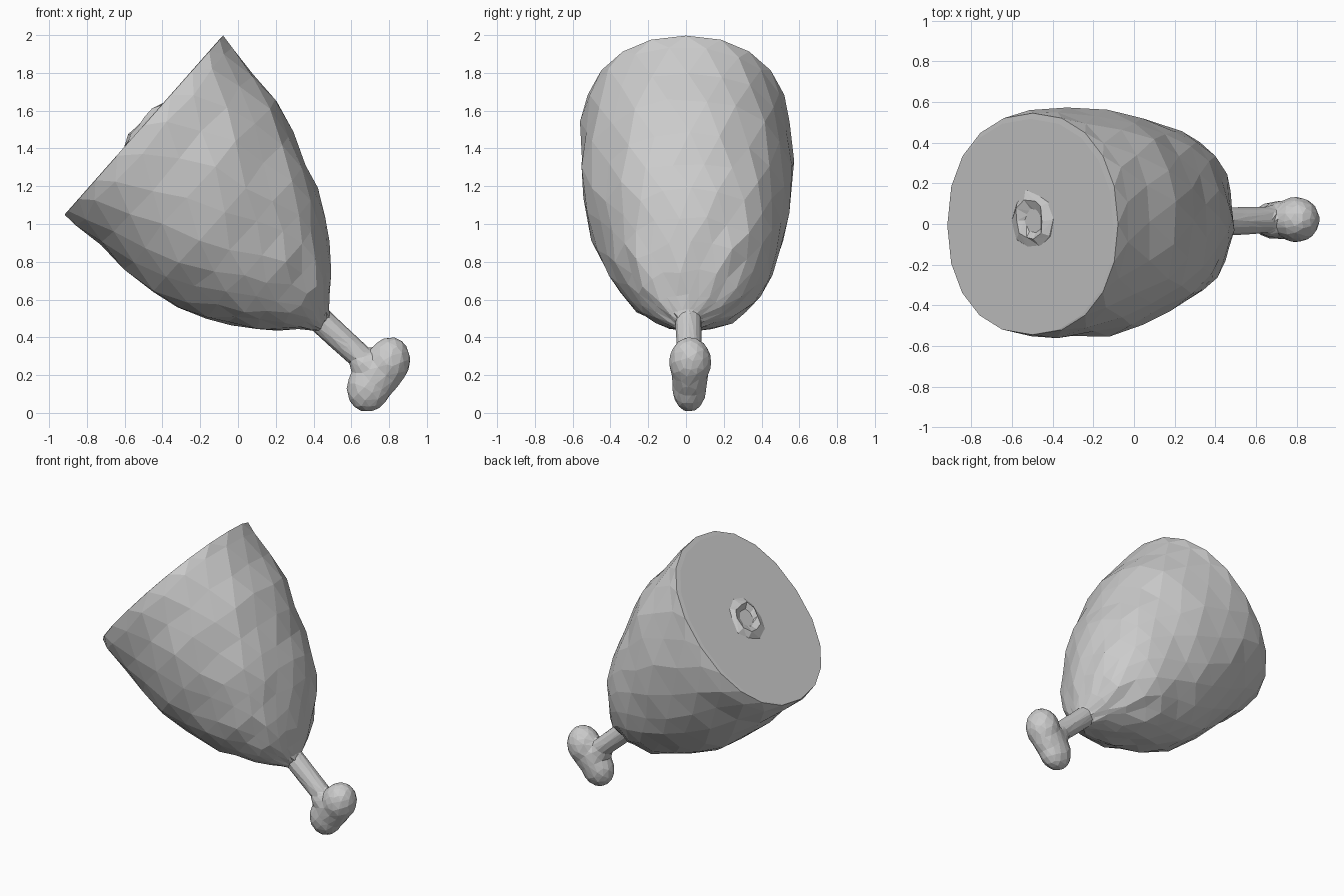
import bpy, bmesh, math, random
from mathutils import Vector, Matrix

if "Cube" in bpy.data.objects:
    bpy.data.objects.remove(bpy.data.objects["Cube"])

random.seed(4)
CENTER = Vector((-0.5, 0, 1.52))          # middle of the cut face
AXIS = Vector((0.749, 0, -0.662))         # from cut face towards the bone
UP = Vector((0.662, 0, 0.749))            # across the cut face
SIDE = Vector((0, 1, 0))


def sgn_pow(v, p):
    return math.copysign(abs(v) ** p, v)


def ring(bm, t, lo, hi, half_y, shift, n, jitter=0.0, offset=0.0, power=0.92):
    verts = []
    for i in range(n):
        a = 2 * math.pi * (i + offset) / n
        u = (lo + hi) / 2 + (hi - lo) / 2 * sgn_pow(math.cos(a), power)
        y = shift + half_y * sgn_pow(math.sin(a), power)
        j = Vector([random.uniform(-jitter, jitter) for _ in range(3)])
        verts.append(bm.verts.new(CENTER + AXIS * t + UP * u + SIDE * y + j))
    return verts


def bridge(bm, a, b, diagonal=False):
    n = len(a)
    for i in range(n):
        k = (i + 1) % n
        if diagonal:
            bm.faces.new((a[i], a[k], b[i]))
            bm.faces.new((a[k], b[k], b[i]))
        else:
            bm.faces.new((a[i], a[k], b[k], b[i]))


def finish(bm, name):
    bmesh.ops.recalc_face_normals(bm, faces=bm.faces)
    me = bpy.data.meshes.new(name)
    bm.to_mesh(me)
    bm.free()
    ob = bpy.data.objects.new(name, me)
    bpy.context.collection.objects.link(ob)
    return ob


# Meat: lofted rings (distance, low edge, high edge, half width, side shift)
PROFILE = [
    (0.00, -0.630, 0.637, 0.545, 0.000), (0.08, -0.637, 0.630, 0.556, 0.000),
    (0.25, -0.637, 0.607, 0.563, 0.000), (0.43, -0.636, 0.572, 0.553, 0.005),
    (0.62, -0.633, 0.495, 0.525, 0.010), (0.78, -0.600, 0.428, 0.488, 0.020),
    (0.92, -0.545, 0.361, 0.447, 0.025), (1.04, -0.485, 0.272, 0.402, 0.030),
    (1.15, -0.420, 0.182, 0.342, 0.030), (1.25, -0.335, 0.080, 0.268, 0.020),
    (1.33, -0.262, -0.020, 0.180, 0.010), (1.38, -0.228, -0.080, 0.090, 0.000),
    (1.41, -0.205, -0.105, 0.055, 0.000),
]
N = 20
bm = bmesh.new()
loops = []
for k, (t, lo, hi, w, s) in enumerate(PROFILE):
    jit = 0.0 if k == 0 else 0.006 if k > 9 else 0.013
    loops.append(ring(bm, t, lo, hi, w, s, N, jit, 0.5 * k))
for a, b in zip(loops, loops[1:]):
    bridge(bm, a, b, True)
# cut face, with a chamfered lip on the upper far side only
cut = ring(bm, -0.002, -0.628, 0.605, 0.530, -0.013, N)
bridge(bm, loops[0], cut)
bm.faces.new(cut)
bm.faces.new(loops[-1])
finish(bm, "meat")

# Bone end showing in the cut face: low rough ring with a dent
bm = bmesh.new()
bone_rings = [ring(bm, t, -r * 1.0, r * 1.1, r, 0.02, 10, 0.010, 0, 1)
              for t, r in ((0.05, 0.17), (0.0, 0.145), (-0.024, 0.10), (0.006, 0.05))]
for a, b in zip(bone_rings, bone_rings[1:]):
    bridge(bm, a, b, True)
bm.faces.new(bone_rings[-1])
bm.faces.new(bone_rings[0])
finish(bm, "cut_bone")

# Bone: shaft and two knuckle lobes fused into one faceted surface
bm = bmesh.new()


def lobe(center, scale, tilt):
    m = (Matrix.Translation(center) @ Matrix.Rotation(math.radians(tilt), 4, 'Y')
         @ Matrix.Diagonal((*scale, 1)))
    bmesh.ops.create_icosphere(bm, subdivisions=3, radius=1, matrix=m)


lobe((0.798, 0.022, 0.268), (0.113, 0.112, 0.136), 15)
lobe((0.695, 0.018, 0.138), (0.118, 0.092, 0.136), 20)
lobe((0.745, 0.020, 0.205), (0.122, 0.098, 0.165), 38)
lobe((0.675, 0.015, 0.255), (0.080, 0.080, 0.080), 0)
start, end = Vector((0.36, 0.01, 0.56)), Vector((0.72, 0.02, 0.23))
d = end - start
bmesh.ops.create_cone(
    bm, cap_ends=True, segments=12, radius1=0.072, radius2=0.066, depth=d.length,
    matrix=Matrix.Translation((start + end) / 2) @ d.to_track_quat('Z', 'Y').to_matrix().to_4x4())
bone = finish(bm, "bone")
rm = bone.modifiers.new("fuse", 'REMESH')
rm.mode = 'VOXEL'
rm.voxel_size = 0.014
soft = bone.modifiers.new("soften", 'SMOOTH')
soft.iterations = 4
dec = bone.modifiers.new("facets", 'DECIMATE')
dec.ratio = 0.06
